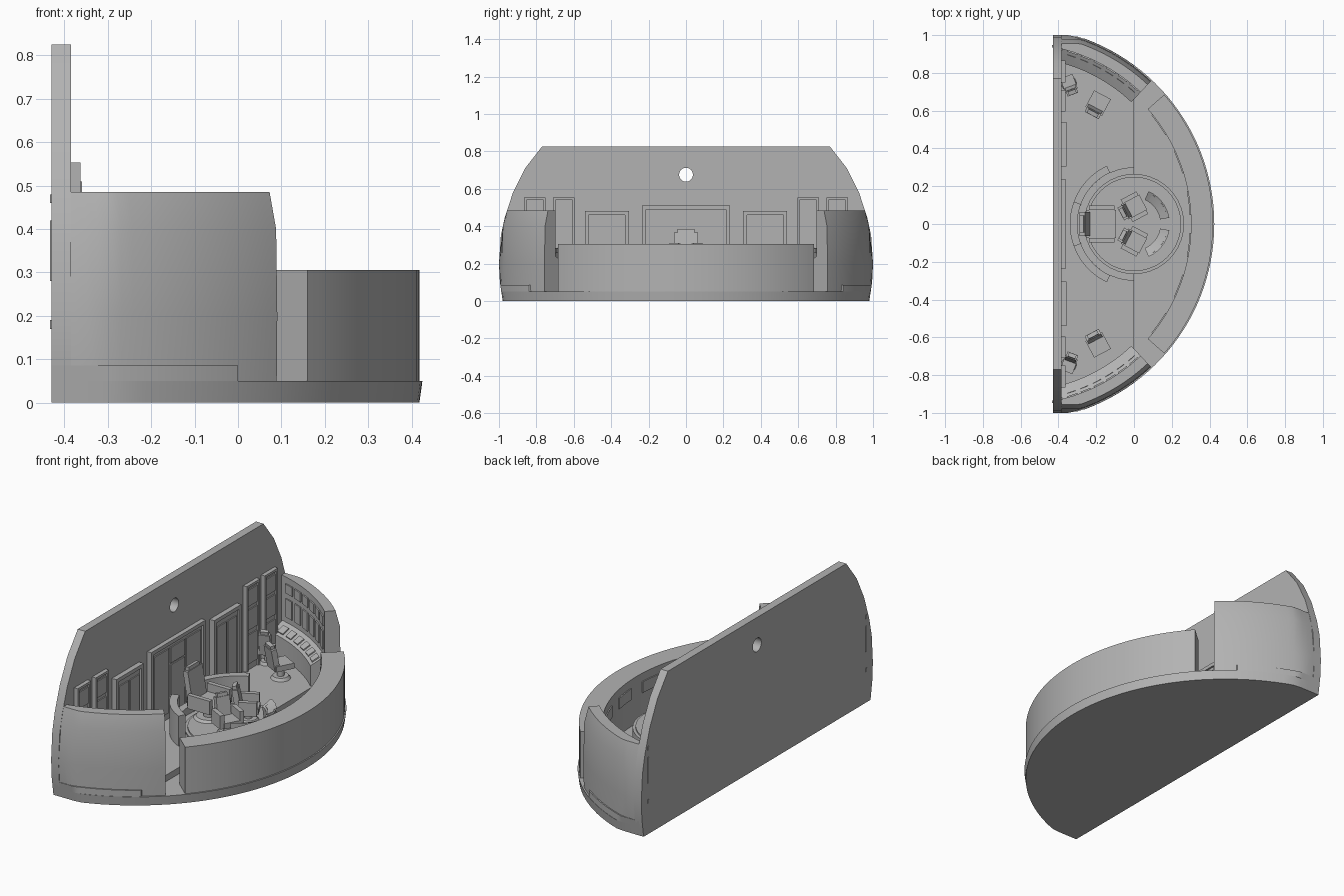
import bpy, bmesh, math
from mathutils import Matrix, Vector

if "Cube" in bpy.data.objects:
    bpy.data.objects.remove(bpy.data.objects["Cube"])

GREY = bpy.data.materials.new("mid_grey")
GREY.diffuse_color = (0.45, 0.45, 0.45, 1)
GREY.use_nodes = True
GREY.node_tree.nodes["Principled BSDF"].inputs["Base Color"].default_value = GREY.diffuse_color
CX = -0.62            # centre of the big curved walls
BACK, FACE = -0.43, -0.385   # back and front planes of the rear panel
EDGE = [(0, .98), (.1, .995), (.2, 1.0), (.35, .99), (.45, .968),
        (.58, .925), (.71, .86), (.825, .77)]   # half width of panel by height


def half(z):
    for (z0, y0), (z1, y1) in zip(EDGE, EDGE[1:]):
        if z <= z1:
            return y0 + (y1 - y0) * (z - z0) / (z1 - z0)
    return EDGE[-1][1]


def finish(name, bm):
    bmesh.ops.recalc_face_normals(bm, faces=bm.faces)
    me = bpy.data.meshes.new(name)
    bm.to_mesh(me)
    bm.free()
    me.materials.append(GREY)
    ob = bpy.data.objects.new(name, me)
    bpy.context.collection.objects.link(ob)
    return ob


def loft(name, rings, closed=False):
    """Skin a row of equal rings of points; cap both ends."""
    bm = bmesh.new()
    vs = [[bm.verts.new(p) for p in r] for r in rings]
    n = len(vs[0])
    for a, b in zip(vs, vs[1:]):
        for i in range(n):
            j = (i + 1) % n
            bm.faces.new((a[i], a[j], b[j], b[i]))
    bm.faces.new(vs[0])
    bm.faces.new(vs[-1])
    return finish(name, bm)


def sweep(name, prof, a0, a1, n=16, cx=CX, clip=False):
    """Sweep an (r, z) profile about a vertical axis between two angles."""
    rings = []
    for i in range(n + 1):
        a = math.radians(a0 + (a1 - a0) * i / n)
        ring = []
        for r, z in prof:
            y = r * math.sin(a)
            if clip:
                y = max(-half(z), min(half(z), y))
            ring.append((cx + r * math.cos(a), y, z))
        rings.append(ring)
    return loft(name, rings)


def rect(r0, r1, z0, z1):
    return [(r0, z0), (r1, z0), (r1, z1), (r0, z1)]


def add_box(bm, x0, x1, y0, y1, z0, z1, mat=Matrix()):
    m = mat @ Matrix.Translation(((x0 + x1) / 2, (y0 + y1) / 2, (z0 + z1) / 2))
    bmesh.ops.create_cube(bm, size=1, matrix=m @ Matrix.Diagonal((x1 - x0, y1 - y0, z1 - z0, 1)))


def add_cyl(bm, r, z0, z1, mat=Matrix(), r2=None):
    bmesh.ops.create_cone(bm, cap_ends=True, segments=40, radius1=r, radius2=r2 or r, depth=z1 - z0,
                          matrix=mat @ Matrix.Translation((0, 0, (z0 + z1) / 2)))


# Base slab and raised rear floor
def outline(z, r, xmax=None):
    lo = math.acos((FACE + .03 - CX) / r)
    hi = math.acos((xmax - CX) / r) if xmax is not None else 0
    arc = [lo + (hi - lo) * i / 28 for i in range(29)]
    pts = [(BACK, half(z))] + [(CX + r * math.cos(a), min(half(z), r * math.sin(a))) for a in arc]
    low = [(x, -y) for x, y in reversed(pts)]
    return [(x, y, z) for x, y in pts + (low if xmax is not None else low[1:])]


loft("base_slab", [outline(0, 1.038), outline(.05, 1.045)])
loft("rear_floor", [outline(.05, 1.043, 0), outline(.085, 1.043, 0)])

# Rear panel with a round viewing hole
side = [(y, z) for z, y in EDGE]
poly = side + [(-y, z) for y, z in reversed(side)]
panel = loft("rear_panel", [[(x, y, z) for y, z in poly] for x in (BACK, FACE)])
bm = bmesh.new()
add_cyl(bm, .037, -.1, .1, Matrix.Translation((-.41, 0, .675)) @ Matrix.Rotation(math.pi / 2, 4, 'Y'))
cutter = finish("hole_cutter", bm)
cutter.hide_render = True
mod = panel.modifiers.new("hole", 'BOOLEAN')
mod.operation, mod.object, mod.solver = 'DIFFERENCE', cutter, 'EXACT'
bpy.context.view_layer.objects.active = panel
bpy.ops.object.modifier_apply(modifier=mod.name)
bpy.data.objects.remove(cutter)

# Low front wall with inset-style screens
A = math.degrees(math.atan2(.685, .78))
sweep("front_wall", rect(.922, 1.038, .05, .305), -A, A, 40)
for i in range(6):
    a = -35 + i * 14
    sweep("front_screen", rect(.916, .924, .2, .26), a - 4, a + 4, 4)

# Tall side walls, sloped consoles, screens and keypads
for s in (1, -1):
    sweep("side_wall", [(.957, .05), (1.036, .05), (1.038, .2), (1.034, .4), (1.012, .485), (.957, .485)],
          s * 46.8, s * 78, 20, clip=True)
    sweep("side_console", [(.885, .05), (.96, .05), (.96, .24), (.95, .235), (.885, .195)],
          s * 46.8, s * 75.5, 16)
    for i in range(6):
        a = 49.5 + i * 4.5
        sweep("side_screen", rect(.95, .96, .27, .37), s * (a - 1.5), s * (a + 1.5), 2)
        sweep("upper_screen", rect(.95, .96, .4, .45), s * (a - 1.7), s * (a + 1.7), 2)
        sweep("console_keypad", [(.9, .2), (.937, .222), (.934, .232), (.897, .21)],
              s * (a - 1.4), s * (a + 1.4), 2)


# Framed doors and wall stations on the rear panel
def framed(name, y0, y1, top, depth, rim, panes):
    bm = bmesh.new()
    x1 = FACE + depth
    add_box(bm, FACE - .005, x1 - .01, y0, y1, .085, top)
    add_box(bm, FACE, x1, y0, y0 + rim, .085, top)
    add_box(bm, FACE, x1, y1 - rim, y1, .085, top)
    add_box(bm, FACE, x1, y0 + rim, y1 - rim, top - rim, top)
    for a, b, c, d in panes:
        add_box(bm, FACE, x1 - .004, a, b, c, d)
    finish(name, bm)


framed("main_display", -.235, .235, .51, .025, .02,
       [(-.2, -.075, .12, .47), (-.06, .06, .12, .375), (-.06, .06, .385, .47), (.075, .2, .12, .47)])
for s in (1, -1):
    def span(a, b):
        return (a, b) if s > 0 else (-b, -a)
    framed("sliding_door", *span(.305, .54), .48, .028, .02,
           [(*span(.335, .415), .09, .43), (*span(.428, .508), .09, .43)])
    for y in (.595, .75):
        framed("wall_station", *span(y, y + .115), .553, .022, .013,
               [(*span(y + .018, y + .097), c, d) for c, d in ((.12, .28), (.305, .415), (.435, .525))])
    # narrow plates on the back of the panel
    bm = bmesh.new()
    for c, d in ((.17, .19), (.28, .42), (.46, .48)):
        add_box(bm, BACK - .003, BACK + .01, *span(.935, .947), c, d)
    finish("back_slots", bm)

# Round command platform with a railing behind it
sweep("platform_step", [(.001, .08), (.3, .08), (.3, .1), (.001, .1)], 90, 270, 32, cx=0)
bm = bmesh.new()
add_cyl(bm, .265, .04, .11)
add_cyl(bm, .25, .1, .118)
finish("command_platform", bm)
for s in (1, -1):
    sweep("rear_rail", rect(.3, .34, .08, .25), s * 115, s * 160, 14, cx=0)
sweep("rear_rail_low", rect(.3, .34, .08, .14), 160, 200, 10, cx=0)
for s in (1, -1):
    sweep("helm_console", [(.15, .11), (.185, .11), (.19, .22), (.14, .19)], s * 10, s * 66, 12, cx=0)
    sweep("helm_keypad", [(.148, .19), (.182, .211), (.181, .218), (.147, .2)], s * 18, s * 58, 10, cx=0)


# Chairs face local +x
def chair(name, x, y, z, turn, w, d, seat, top, arms=True):
    m = Matrix.Translation((x, y, z)) @ Matrix.Rotation(math.radians(turn), 4, 'Z')
    lean = m @ Matrix.Translation((-d / 2, 0, seat)) @ Matrix.Rotation(math.radians(-10), 4, 'Y')
    bm = bmesh.new()
    add_cyl(bm, d * .5, 0, .015, m, d * .4)
    add_cyl(bm, d * .18, .01, seat - .02, m)
    add_box(bm, -d / 2, d / 2, -w / 2, w / 2, seat - .03, seat, m)
    add_box(bm, -.008, .022, -w * .42, w * .42, -.03, top - seat, lean)
    add_box(bm, -.004, .018, -w * .3, w * .3, top - seat, top - seat + .018, lean)
    if arms:
        for s in (1, -1):
            c = s * (w / 2 + .01)
            add_box(bm, -d * .4, d * .45, c - .012, c + .012, seat - .03, seat + .045, m)
    finish(name, bm)


chair("command_chair", -.175, 0, .115, 0, .15, .16, .1, .25)
for s in (1, -1):
    chair("helm_chair", 0, s * .09, .115, s * 28, .09, .11, .08, .175)
    chair("station_chair", -.19, s * .64, .085, s * 62, .1, .1, .09, .18, False)
    chair("corner_chair", -.345, s * .745, .085, s * 110, .07, .08, .09, .18, False)

# Smooth curved surfaces, keep real edges sharp
bpy.ops.object.select_all(action='SELECT')
bpy.context.view_layer.objects.active = panel
bpy.ops.object.shade_smooth_by_angle(angle=math.radians(25))
